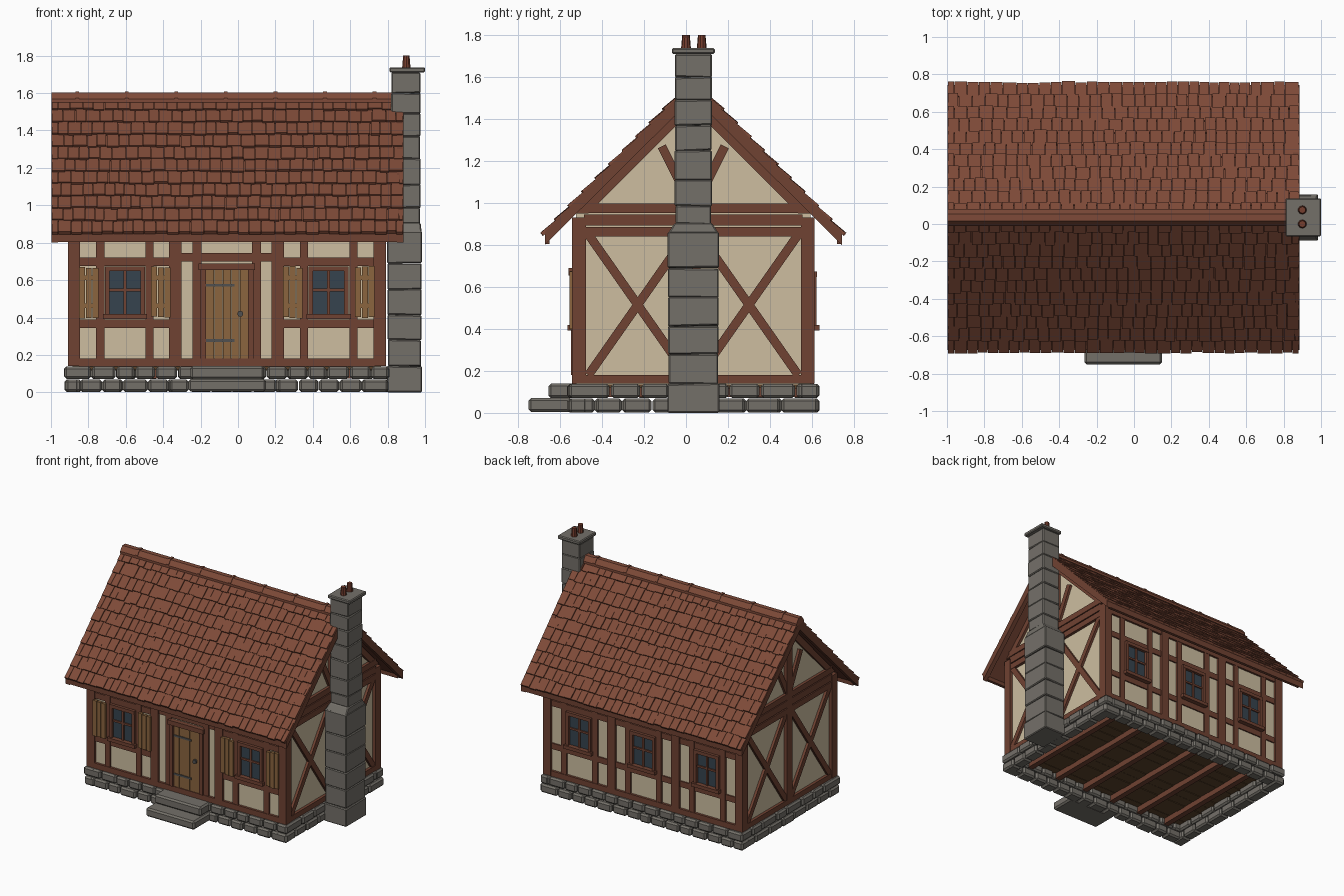
import bpy, bmesh, math, random
from mathutils import Matrix, Vector

if "Cube" in bpy.data.objects:
    bpy.data.objects.remove(bpy.data.objects["Cube"])

random.seed(4)
CX, CY, HX, HY = -0.06, 0.035, 0.85, 0.578   # house centre and half size
I = Matrix.Identity(4)


def mat(name, r, g, b):
    lin = [((c / 255 + 0.055) / 1.055) ** 2.4 for c in (r, g, b)]
    m = bpy.data.materials.new(name)
    m.diffuse_color = (*lin, 1)
    m.use_nodes = True
    m.node_tree.nodes["Principled BSDF"].inputs["Base Color"].default_value = m.diffuse_color
    return m


TIMBER = mat("timber", 112, 66, 50)
TILE = mat("roof tile", 126, 74, 56)
PLASTER = mat("plaster", 205, 190, 160)
STONE = mat("stone", 116, 112, 105)
PLANK = mat("light plank", 139, 101, 62)
GLASS = mat("window glass", 54, 68, 78)
IRON = mat("iron", 80, 80, 80)
FLOOR = mat("floor wood", 92, 66, 42)
POT = mat("chimney pot", 118, 62, 46)


def box(bm, x0, x1, y0, y1, z0, z1, M=I):
    T = Matrix.Translation(((x0 + x1) / 2, (y0 + y1) / 2, (z0 + z1) / 2))
    S = Matrix.Diagonal((abs(x1 - x0), abs(y1 - y0), abs(z1 - z0), 1))
    return bmesh.ops.create_cube(bm, size=1, matrix=M @ T @ S)["verts"]


def fbox(bm, s, x0, x1, z0, z1, d0, d1):
    """Box on the front (s=-1) or back (s=1) wall, d measured from the centre."""
    return box(bm, x0, x1, CY + s * d0, CY + s * d1, z0, z1)


def prism(bm, prof, x0, x1):
    """Extrude a (y, z) outline along x, y measured from the ridge line."""
    a = [bm.verts.new((x0, CY + y, z)) for y, z in prof]
    b = [bm.verts.new((x1, CY + y, z)) for y, z in prof]
    bm.faces.new(a)
    bm.faces.new(b)
    for i in range(len(a)):
        j = (i + 1) % len(a)
        bm.faces.new((a[i], a[j], b[j], b[i]))


def brace(bm, s, y0, z0, y1, z1, w=0.042):
    """Slanted timber on a gable wall."""
    d = Vector((0, y1 - y0, z1 - z0))
    M = Matrix.Translation((CX + s * (HX - 0.018), CY + (y0 + y1) / 2, (z0 + z1) / 2)) \
        @ Matrix.Rotation(math.atan2(d.z, d.y), 4, 'X')
    box(bm, -0.012, 0.012, -d.length / 2, d.length / 2, -w / 2, w / 2, M)


def finish(name, bm, material, bevel=0.0):
    bmesh.ops.recalc_face_normals(bm, faces=bm.faces)
    me = bpy.data.meshes.new(name)
    bm.to_mesh(me)
    bm.free()
    me.materials.append(material)
    ob = bpy.data.objects.new(name, me)
    bpy.context.collection.objects.link(ob)
    if bevel:
        m = ob.modifiers.new("bevel", 'BEVEL')
        m.width, m.segments = bevel, 1
    return ob


def jit(a):
    return random.uniform(-a, a)


# plaster walls with gables
bm = bmesh.new()
h = HY - 0.02
prism(bm, [(-h, 0.135), (h, 0.135), (h, 0.95), (0, 1.52), (-h, 0.95)], CX - HX + 0.025, CX + HX - 0.025)
finish("plaster_walls", bm, PLASTER)

# timber frame
bm = bmesh.new()
for sx in (-1, 1):                                            # corner posts
    for sy in (-1, 1):
        x, y = CX + sx * HX, CY + sy * HY
        box(bm, x, x - sx * 0.065, y, y - sy * 0.066, 0.14, 0.93)
wins = {-1: (-0.605, 0.485), 1: (-0.605, -0.06, 0.485)}
for s in (-1, 1):                                             # long walls
    fbox(bm, s, CX - HX + .06, CX + HX - .06, 0.137, 0.18, HY - 0.05, HY - 0.002)
    fbox(bm, s, CX - HX + .06, CX + HX - .06, 0.86, 0.93, HY - 0.05, HY - 0.004)
    for x in (-0.335, 0.212):
        fbox(bm, s, x - 0.034, x + 0.034, 0.18, 0.9, HY - 0.04, HY - 0.002)
    for w in wins[s]:
        for x in (w - 0.132, w + 0.132):
            fbox(bm, s, x - 0.022, x + 0.022, 0.18, 0.9, HY - 0.04, HY - 0.006)
        for z in (0.345, 0.675):
            fbox(bm, s, w - 0.25, w + 0.25, z, z + 0.045, HY - 0.04, HY - 0.01)
for x in (-0.22, 0.1):                                        # door posts and rails
    fbox(bm, -1, x - 0.024, x + 0.024, 0.18, 0.9, HY - 0.04, HY - 0.006)
fbox(bm, -1, -0.31, 0.19, 0.70, 0.745, HY - 0.04, HY - 0.01)
for s in (-1, 1):                                             # gable walls
    x = CX + s * HX
    for a, b, z0, z1 in ((0.52, 0.52, 0.14, 0.18), (0.52, 0.52, 0.84, 0.885),
                         (0.52, 0.52, 0.893, 0.945), (0.525, 0.525, 0.952, 0.997)):
        box(bm, x - s * 0.003, x - s * 0.05, CY - a, CY + b, z0, z1)
    box(bm, x - s * 0.002, x - s * 0.05, CY - 0.033, CY + 0.033, 0.16, 1.45)
    for t in (-1, 1):
        brace(bm, s, t * 0.50, 0.18, t * 0.03, 0.85)
        brace(bm, s, t * 0.50, 0.85, t * 0.03, 0.18)
        brace(bm, s, t * 0.02, 1.01, t * 0.15, 1.27)
        prism(bm, [(0, 1.52), (t * 0.56, 0.95), (t * 0.50, 0.95), (0, 1.45)], x - s * 0.005, x - s * 0.045)
finish("timber_frame", bm, TIMBER)

# windows: frames, glass, shutters
fr, gl, sh = bmesh.new(), bmesh.new(), bmesh.new()
for s in (-1, 1):
    for w in wins[s]:
        fbox(gl, s, w - 0.09, w + 0.09, 0.42, 0.66, HY - 0.03, HY - 0.012)
        for t in (-1, 1):
            fbox(fr, s, w + t * 0.083, w + t * 0.107, 0.41, 0.67, HY - 0.03, HY + 0.008)
        fbox(fr, s, w - 0.107, w + 0.107, 0.648, 0.674, HY - 0.03, HY + 0.01)
        fbox(fr, s, w - 0.118, w + 0.118, 0.393, 0.419, HY - 0.03, HY + 0.022)
        fbox(fr, s, w - 0.008, w + 0.008, 0.41, 0.66, HY - 0.03, HY - 0.002)
        fbox(fr, s, w - 0.09, w + 0.09, 0.54, 0.555, HY - 0.03, HY - 0.003)
        if s < 0:
            for t in (-1, 1):
                for k in range(3):
                    x = w + t * (0.157 + 0.036 * k)
                    fbox(sh, s, x - 0.016, x + 0.016, 0.4 + jit(.006), 0.67 + jit(.006), HY - 0.01, HY + 0.012)
                for z in (0.45, 0.6):
                    fbox(sh, s, w + t * 0.143, w + t * 0.243, z, z + 0.025, HY - 0.01, HY + 0.006)
finish("window_frames", fr, TIMBER)
finish("window_glass", gl, GLASS)
finish("shutters", sh, PLANK)

# door
bm = bmesh.new()
for x in (-0.2, 0.054):
    fbox(bm, -1, x, x + 0.028, 0.18, 0.67, HY - 0.03, HY + 0.006)
fbox(bm, -1, -0.21, 0.092, 0.655, 0.69, HY - 0.03, HY + 0.016)
finish("door_frame", bm, TIMBER)
bm = bmesh.new()
for k in range(5):
    x = -0.172 + k * 0.0454
    fbox(bm, -1, x, x + 0.043, 0.18, 0.655, HY - 0.03, HY - 0.008 + jit(.002))
finish("door_planks", bm, PLANK)
bm = bmesh.new()
for z in (0.27, 0.565):
    fbox(bm, -1, -0.17, -0.02, z, z + 0.014, HY - 0.015, HY - 0.002)
R = Matrix.Translation((0.012, CY - HY, 0.42)) @ Matrix.Rotation(math.pi / 2, 4, 'X')
bmesh.ops.create_cone(bm, cap_ends=True, segments=10, radius1=0.016, radius2=0.016, depth=0.016, matrix=R)
finish("door_hinges_and_handle", bm, IRON)

# stone foundation, two staggered courses
bm = bmesh.new()
for row in range(2):
    z0, z1 = row * 0.07 + 0.002, row * 0.07 + 0.068
    for along, L, D, n in ((0, HX + 0.015, HY + 0.018, 15), (1, HY + 0.018, HX + 0.015, 8)):
        for s in (-1, 1):
            cuts = [-L] + [-L + 2 * L * (k + 0.25 * (row * 2 - 1) + jit(.12)) / n for k in range(1, n)] + [L]
            for a, b in zip(cuts, cuts[1:]):
                o, i = s * (D + jit(.006)), s * (D - 0.09)
                a, b = a + 0.003, b - 0.003
                if along:
                    box(bm, CX + i, CX + o, CY + a, CY + b, z0, z1)
                else:
                    box(bm, CX + a, CX + b, CY + i, CY + o, z0, z1)
finish("foundation_stones", bm, STONE, 0.012)

# door steps
bm = bmesh.new()
box(bm, -0.265, 0.15, -0.75, -0.54, 0.004, 0.07)
box(bm, -0.255, 0.14, -0.655, -0.53, 0.07, 0.14)
finish("door_steps", bm, STONE, 0.012)

# floor boards and joists
bm = bmesh.new()
for k in range(12):
    y = CY - 0.54 + k * 0.09
    box(bm, CX - 0.82, CX + 0.82, y, y + 0.087, 0.118 + jit(.003), 0.138)
finish("floor_boards", bm, FLOOR)
bm = bmesh.new()
for k in range(6):
    x = CX - 0.65 + k * 0.26
    box(bm, x - 0.022, x + 0.022, CY - 0.52, CY + 0.52, 0.075, 0.12)
finish("floor_joists", bm, TIMBER)

# roof deck, barge boards, fascia
RX0, RX1, E = -0.998, 0.885, 0.708
deck, trim, tiles = bmesh.new(), bmesh.new(), bmesh.new()
ang = math.atan2(0.723, E)
for s in (-1, 1):
    prism(deck, [(0, 1.575), (s * 0.70, 0.86), (s * 0.70, 0.82), (0, 1.535)], RX0 + 0.01, RX1 - 0.01)
    for x0, x1 in ((RX0, RX0 + 0.035), (RX1 - 0.035, RX1)):
        prism(trim, [(0, 1.585), (s * E, 0.862), (s * E, 0.80), (0, 1.503)], x0, x1)
    prism(trim, [(s * E, 0.862), (s * E, 0.805), (s * 0.685, 0.805), (s * 0.685, 0.88)], RX0 + .03, RX1 - .03)
    # overlapping roof tiles
    c, n = math.cos(ang), math.sin(ang)
    B = Matrix(((1, 0, 0, 0), (0, s * c, s * n, CY), (0, -n, c, 1.577), (0, 0, 0, 1)))
    for r in range(11):
        M = B @ Matrix.Translation((0, r * 0.092, 0)) @ Matrix.Rotation(0.1, 4, 'X')
        x = RX0 + 0.003
        while x < RX1 - 0.01:
            w = random.uniform(0.05, 0.075) if x > RX0 + 0.02 or r % 2 else 0.035
            e = min(x + w, RX1 - 0.003)
            if RX1 - e < 0.02:
                e = RX1 - 0.003
            box(tiles, x, e - 0.003, 0, 0.101 + jit(.005), -0.012, 0.005 + jit(.003), M)
            x = e
finish("roof_deck", deck, TIMBER)
finish("roof_edge_boards", trim, TIMBER)
finish("roof_tiles", tiles, TILE)

# ridge caps
bm = bmesh.new()
x = RX0
for k in range(8):
    e = min(-0.85 + k * 0.265, RX1)
    for a, b, d in ((x, e, 0), (max(e - 0.02, x), e, 0.006)):
        prism(bm, [(-0.045, 1.55), (-0.045, 1.567 + d), (-0.018, 1.602 + d), (0.018, 1.602 + d),
                   (0.045, 1.567 + d), (0.045, 1.55)], a, b)
    x = e
finish("ridge_caps", bm, TILE)

# chimney of stacked blocks, shoulder and cap
bm = bmesh.new()
low = [0, 0.14, 0.28, 0.415, 0.55, 0.69, 0.86]
high = [0.9, 0.985, 1.11, 1.25, 1.37, 1.49, 1.6, 1.71]
for zs, cx, hx, hy in ((low, 0.89, 0.092, 0.121), (high, 0.8975, 0.077, 0.087)):
    for a, b in zip(zs, zs[1:]):
        j = jit(.003)
        v = box(bm, cx - hx - j, cx + hx + j, CY - hy - j, CY + hy + j, a, b)
        for p in v:
            p.co.z += jit(.004) if 0.1 < p.co.z < 1.7 else 0
v = box(bm, 0.798, 0.982, CY - 0.121, CY + 0.121, 0.855, 0.905)
for p in v:
    if p.co.z > 0.88:
        p.co.x = 0.8975 + math.copysign(0.079, p.co.x - 0.89)
        p.co.y = CY + math.copysign(0.089, p.co.y - CY)
box(bm, 0.81, 1.0, CY - 0.102, CY + 0.102, 1.71, 1.738)
finish("chimney", bm, STONE, 0.006)

# chimney pots
bm = bmesh.new()
for y in (0.0, 0.075):
    bmesh.ops.create_cone(bm, cap_ends=True, segments=10, radius1=0.024, radius2=0.018, depth=0.07,
                          matrix=Matrix.Translation((0.9, y, 1.765)))
finish("chimney_pots", bm, POT)
